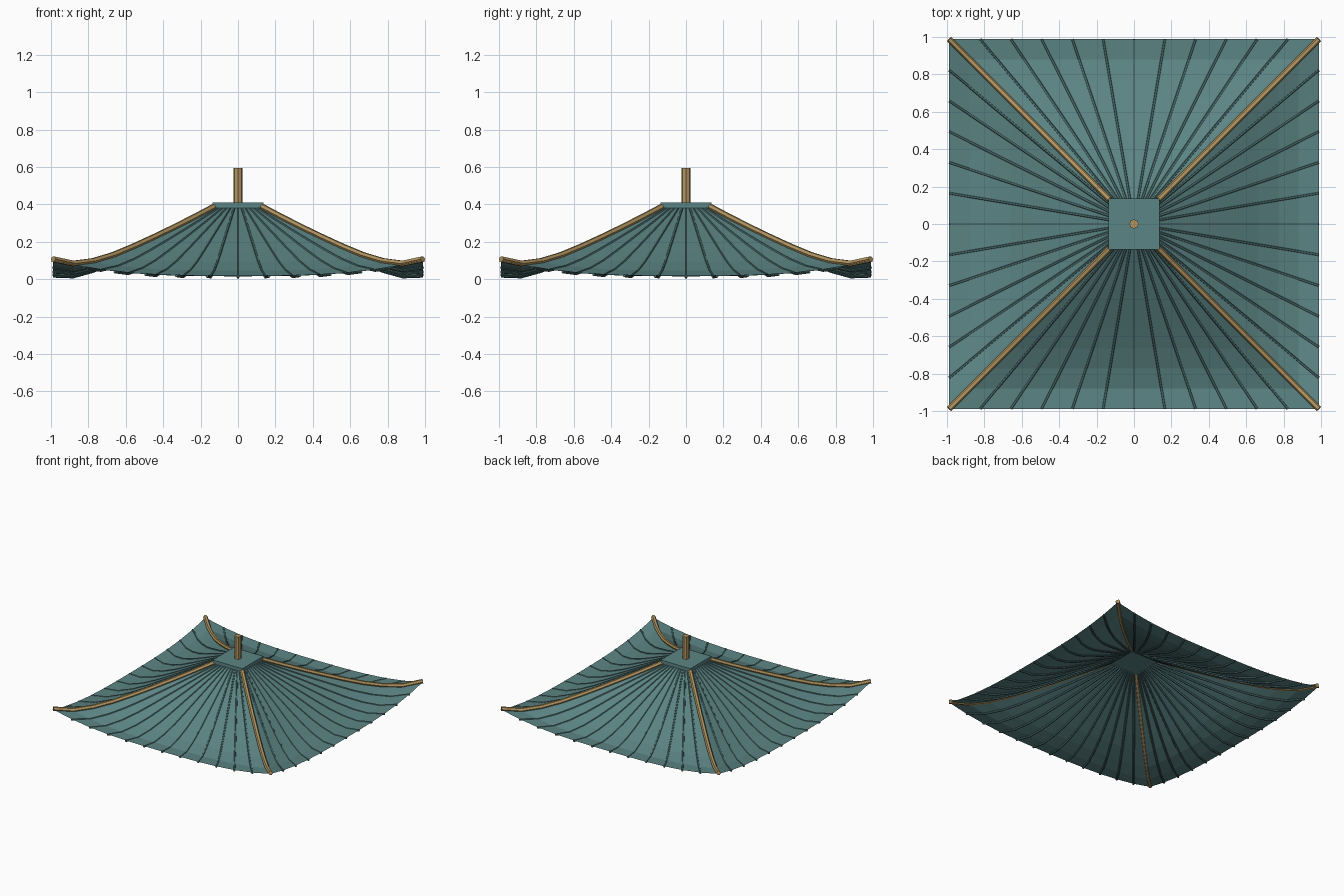
import bpy, bmesh, math
from mathutils import Matrix, Vector

if "Cube" in bpy.data.objects:
    bpy.data.objects.remove(bpy.data.objects["Cube"])

INNER, OUTER = 0.13, 0.988          # half widths at the cap and the eave
ROWS, COLS = 8, 12
MID = [0.38, 0.322, 0.264, 0.206, 0.148, 0.092, 0.046, 0.016, 0.02]


def material(name, rgb):
    m = bpy.data.materials.new(name)
    m.diffuse_color = (*rgb, 1)
    m.use_nodes = True
    m.node_tree.nodes["Principled BSDF"].inputs["Base Color"].default_value = m.diffuse_color
    return m


teal = material("teal tile", (0.107, 0.233, 0.233))
dark = material("deep teal", (0.065, 0.14, 0.142))
gold = material("aged gold", (0.45, 0.305, 0.12))


def roof_point(i, s, side, raise_by=0.0):
    """Point on a roof side: row i from the cap to the eave, s from -1 to 1."""
    t = i / ROWS
    r = INNER + (OUTER - INNER) * t
    z = MID[i] + 0.08 * t ** 2 * abs(s) ** 3 + raise_by
    return Matrix.Rotation(side * math.pi / 2, 3, 'Z') @ Vector((s * r, -r, z))


def finish(name, bm, mat):
    me = bpy.data.meshes.new(name)
    bm.to_mesh(me)
    bm.free()
    me.materials.append(mat)
    ob = bpy.data.objects.new(name, me)
    bpy.context.collection.objects.link(ob)
    return ob


def tubes(name, paths, radius, sides_res, mat):
    cu = bpy.data.curves.new(name, 'CURVE')
    cu.dimensions = '3D'
    cu.bevel_depth = radius
    cu.bevel_resolution = sides_res
    cu.use_fill_caps = True
    for path in paths:
        sp = cu.splines.new('POLY')
        sp.use_smooth = False
        sp.points.add(len(path) - 1)
        for p, co in zip(sp.points, path):
            p.co = (*co, 1)
    cu.materials.append(mat)
    ob = bpy.data.objects.new(name, cu)
    bpy.context.collection.objects.link(ob)
    bpy.ops.object.select_all(action='DESELECT')
    ob.select_set(True)
    bpy.context.view_layer.objects.active = ob
    bpy.ops.object.convert(target='MESH')


# Four curved roof sides, joined along the hips
bm = bmesh.new()
for side in range(4):
    grid = [[bm.verts.new(roof_point(i, -1 + 2 * j / COLS, side))
             for j in range(COLS + 1)] for i in range(ROWS + 1)]
    for i in range(ROWS):
        for j in range(COLS):
            bm.faces.new((grid[i][j], grid[i + 1][j],
                          grid[i + 1][j + 1], grid[i][j + 1]))
bmesh.ops.remove_doubles(bm, verts=bm.verts, dist=0.0005)
finish("roof_panels", bm, teal)

# Tile ribs fanning out from the cap, half sunk into the panels
ribs = [[roof_point(i, -1 + 2 * j / COLS, side, -0.004)
         for i in range(ROWS + 1)]
        for side in range(4) for j in range(1, COLS)]
tubes("tile_ribs", ribs, 0.0085, 1, dark)

# Hip ridges on the four corners
hips = [[roof_point(i, 1, side, 0.007) for i in range(ROWS + 1)]
        for side in range(4)]
tubes("hip_ridges", hips, 0.017, 1, gold)

# Square cap
bm = bmesh.new()
bmesh.ops.create_cube(bm, size=1, matrix=Matrix.Translation((0, 0, 0.396))
                      @ Matrix.Diagonal((0.27, 0.27, 0.028, 1)))
finish("roof_cap", bm, teal)

# Finial post
bm = bmesh.new()
bmesh.ops.create_cone(bm, cap_ends=True, segments=8, radius1=0.025,
                      radius2=0.025, depth=0.19,
                      matrix=Matrix.Translation((0, 0, 0.5)))
finish("finial_post", bm, gold)
